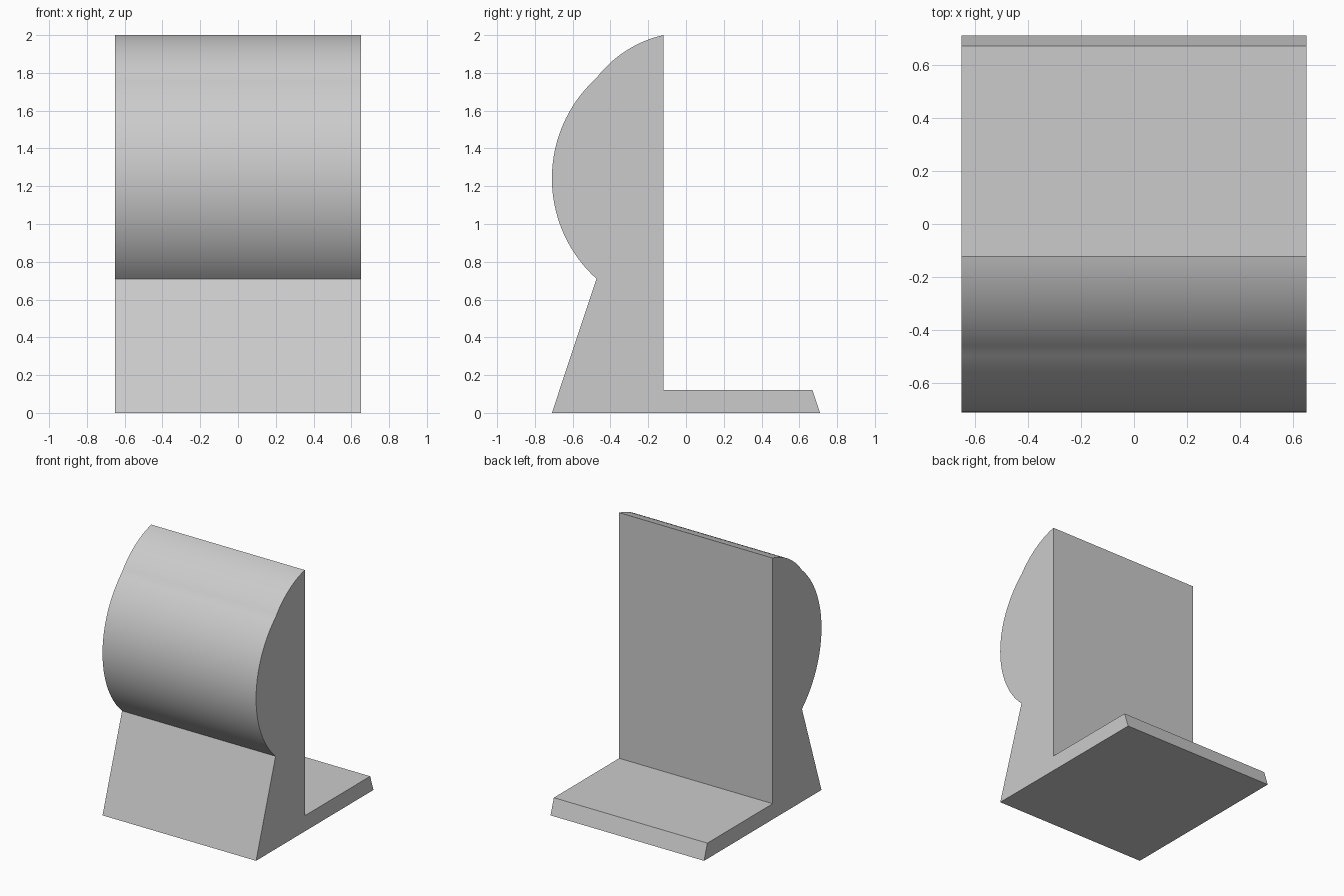
import bpy, bmesh, math
from mathutils import Vector

cube = bpy.data.objects.get("Cube")
if cube:
    bpy.data.objects.remove(cube, do_unlink=True)

HALF_WIDTH = 0.65


def arc(start, end, sagitta, steps):
    """Points on the arc from start to end, bulging left of the chord."""
    a, b = Vector(start), Vector(end)
    chord = b - a
    half = chord.length / 2
    radius = (half ** 2 + sagitta ** 2) / (2 * sagitta)
    normal = Vector((-chord.y, chord.x)).normalized()
    centre = (a + b) / 2 + normal * (sagitta - radius)
    sweep = 2 * math.asin(half / radius)
    first = math.atan2(a.y - centre.y, a.x - centre.x)
    return [centre + radius * Vector((math.cos(t), math.sin(t)))
            for t in (first - sweep * i / steps for i in range(steps + 1))]


# Side profile (y, z): sloped foot, round belly, upper curve, upright back, base
neck, shoulder, crest = (-0.474, 0.71), (-0.474, 1.773), (-0.12, 2.0)
profile = [Vector((-0.71, 0))]
profile += arc(neck, shoulder, 0.236, 40)
profile += arc(shoulder, crest, 0.037, 16)[1:]
profile += [Vector(p) for p in ((-0.12, 0.12), (0.67, 0.12), (0.71, 0))]

# Extrude the profile across the width
bm = bmesh.new()
face = bm.faces.new([bm.verts.new((-HALF_WIDTH, p.x, p.y)) for p in profile])
side = bmesh.ops.extrude_face_region(bm, geom=[face])
verts = [g for g in side["geom"] if isinstance(g, bmesh.types.BMVert)]
bmesh.ops.translate(bm, verts=verts, vec=(2 * HALF_WIDTH, 0, 0))
bmesh.ops.recalc_face_normals(bm, faces=bm.faces)
mesh = bpy.data.meshes.new("bookend")
bm.to_mesh(mesh)
bm.free()
bookend = bpy.data.objects.new("bookend", mesh)
bpy.context.collection.objects.link(bookend)

# Plain grey finish
grey = bpy.data.materials.new("light grey")
grey.use_nodes = True
colour = (0.6, 0.6, 0.6, 1)
grey.diffuse_color = colour
grey.node_tree.nodes["Principled BSDF"].inputs["Base Color"].default_value = colour
mesh.materials.append(grey)

# Smooth curves, sharp corners
bpy.ops.object.select_all(action="DESELECT")
bookend.select_set(True)
bpy.context.view_layer.objects.active = bookend
bpy.ops.object.shade_smooth_by_angle(angle=math.radians(30))
